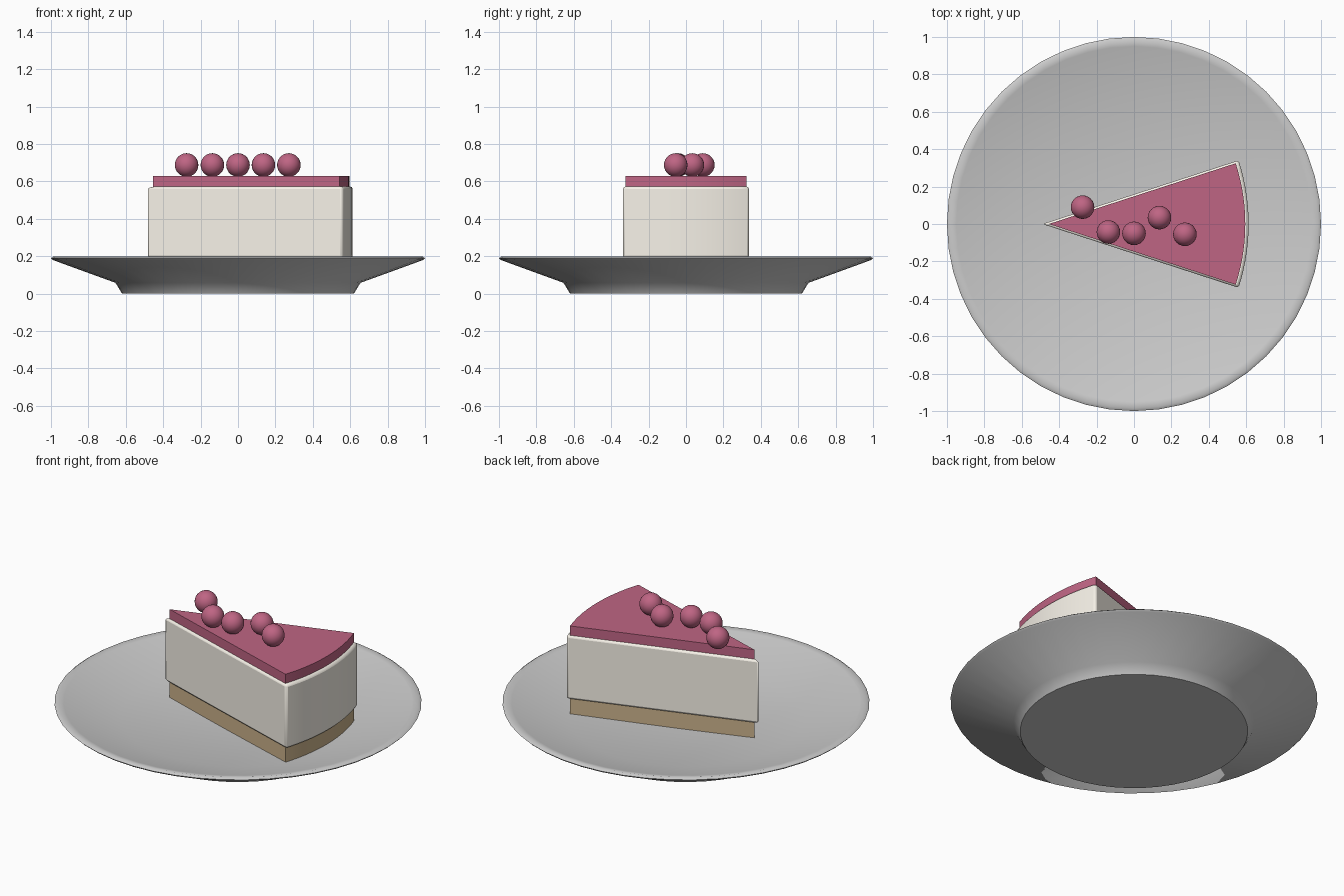
import bpy, bmesh, math

if "Cube" in bpy.data.objects:
    bpy.data.objects.remove(bpy.data.objects["Cube"])


def material(name, rgb):
    m = bpy.data.materials.new(name)
    m.diffuse_color = (*rgb, 1)
    m.use_nodes = True
    m.node_tree.nodes["Principled BSDF"].inputs["Base Color"].default_value = m.diffuse_color
    return m


def make_object(name, bm, mat, smooth_angle=None):
    bmesh.ops.recalc_face_normals(bm, faces=bm.faces)
    me = bpy.data.meshes.new(name)
    bm.to_mesh(me)
    bm.free()
    ob = bpy.data.objects.new(name, me)
    bpy.context.collection.objects.link(ob)
    me.materials.append(mat)
    if smooth_angle:
        bpy.ops.object.select_all(action='DESELECT')
        ob.select_set(True)
        bpy.context.view_layer.objects.active = ob
        bpy.ops.object.shade_smooth_by_angle(angle=math.radians(smooth_angle))
    return ob


def lathe(name, profile, mat, steps=48):
    bm = bmesh.new()
    verts = [bm.verts.new((r, 0, z)) for r, z in profile]
    edges = [bm.edges.new(p) for p in zip(verts, verts[1:])]
    bmesh.ops.spin(bm, geom=verts + edges, cent=(0, 0, 0), axis=(0, 0, 1),
                   angle=math.tau, steps=steps, use_duplicate=False)
    bmesh.ops.remove_doubles(bm, verts=bm.verts, dist=1e-4)
    return make_object(name, bm, mat, 50)


def wedge(name, tip_x, radius, z0, z1, mat, bevel=0, half=math.radians(18), steps=14):
    bm = bmesh.new()
    pts = [(tip_x, 0)]
    for i in range(steps + 1):
        a = -half + 2 * half * i / steps
        pts.append((tip_x + radius * math.cos(a), radius * math.sin(a)))
    base = bm.faces.new([bm.verts.new((x, y, z0)) for x, y in pts])
    top = bmesh.ops.extrude_face_region(bm, geom=[base], use_keep_orig=True)
    bmesh.ops.translate(bm, vec=(0, 0, z1 - z0),
                        verts=[g for g in top['geom'] if isinstance(g, bmesh.types.BMVert)])
    ob = make_object(name, bm, mat, 30)
    if bevel:
        mod = ob.modifiers.new("soft_edges", 'BEVEL')
        mod.width, mod.segments = bevel, 2
        mod.limit_method, mod.angle_limit = 'ANGLE', math.radians(30)
    return ob


china = material("china", (0.87, 0.87, 0.85))
biscuit = material("biscuit", (0.60, 0.45, 0.26))
cream = material("cream", (0.93, 0.89, 0.81))
berry_red = material("berry_red", (0.52, 0.13, 0.23))

# Plate: closed lathe profile from underside centre to upper centre
lathe("plate", [(0, 0), (0.62, 0), (0.655, 0.058), (0.99, 0.18), (1.0, 0.19),
                (0.985, 0.2), (0.95, 0.193), (0.64, 0.1), (0, 0.095)], china)

# Cake slice layers
wedge("crust", -0.455, 1.05, 0.095, 0.195, biscuit)
wedge("filling", -0.49, 1.103, 0.19, 0.573, cream, bevel=0.014)
wedge("glaze", -0.455, 1.05, 0.57, 0.628, berry_red)

# Berries along the top
for i, (x, y) in enumerate([(-0.275, 0.09), (-0.137, -0.043), (0, -0.05),
                            (0.136, 0.034), (0.272, -0.055)]):
    bm = bmesh.new()
    bmesh.ops.create_uvsphere(bm, u_segments=24, v_segments=14, radius=0.063)
    ob = make_object(f"berry_{i + 1}", bm, berry_red, 40)
    ob.location = (x, y, 0.688)
